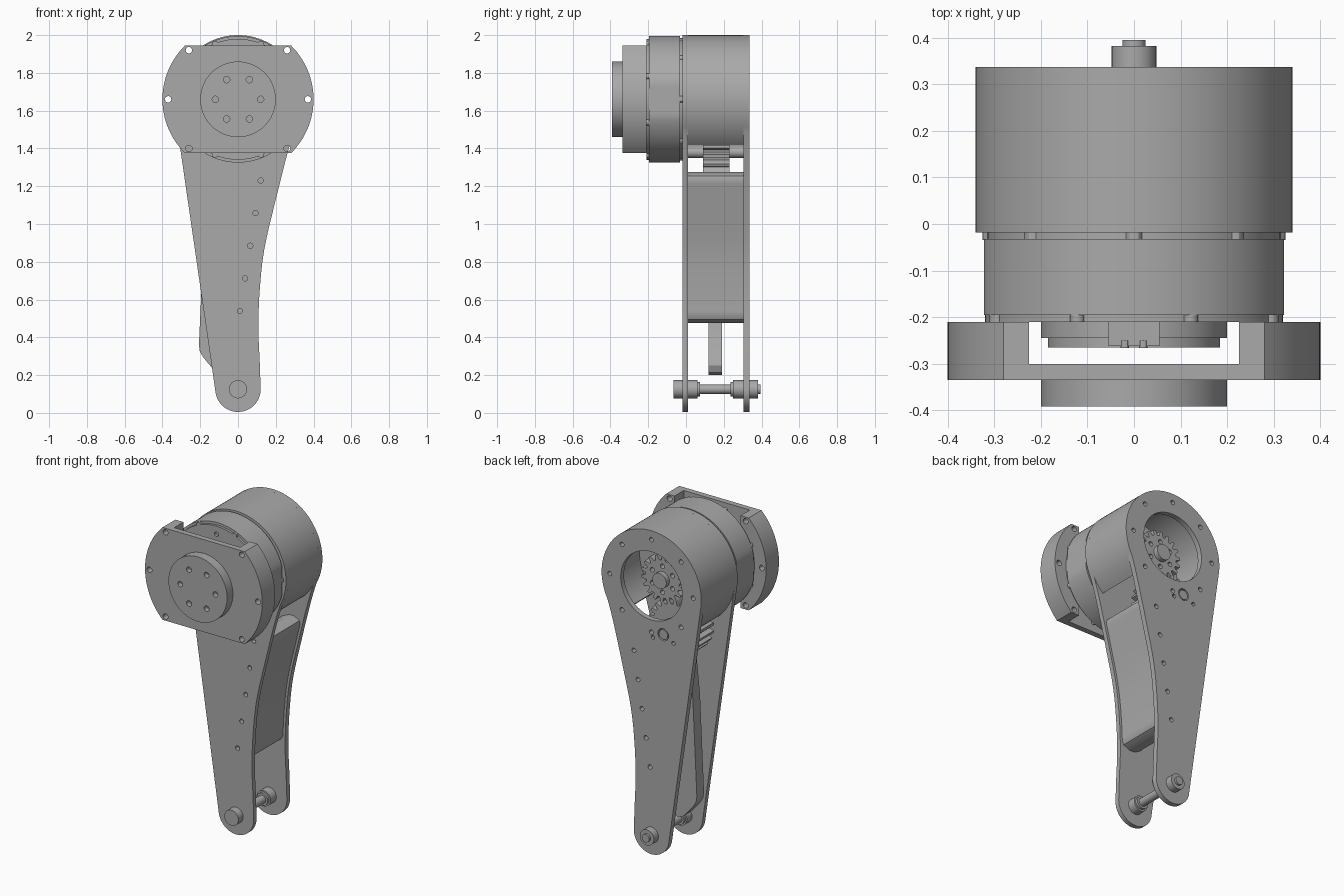
import bpy, bmesh, math
from mathutils import Vector

cube = bpy.data.objects.get("Cube")
if cube:
    bpy.data.objects.remove(cube, do_unlink=True)

grey = bpy.data.materials.new("machined_grey")
grey.use_nodes = True
tone = (0.4, 0.4, 0.4, 1)
grey.diffuse_color = tone
grey.node_tree.nodes["Principled BSDF"].inputs["Base Color"].default_value = tone

AXIS = 1.66          # height of the motor axis
PIN = 0.125          # height of the lower pin
IDLER = (-0.08, 1.38)
parts = []


def arc(cx, cz, r, a0=0, a1=360, n=64):
    closed = a1 - a0 == 360
    steps = n if closed else n + 1
    return [(cx + r * math.cos(math.radians(a0 + (a1 - a0) * i / n)),
             cz + r * math.sin(math.radians(a0 + (a1 - a0) * i / n))) for i in range(steps)]


def ring_of(r, count, start, hole, cx=0, cz=AXIS):
    return [arc(x, z, hole, n=14) for x, z in arc(cx, cz, r, start, start + 360, count)]


def prism(name, outline, y0, y1, holes=()):
    """Extrude an x-z outline, with holes, from y0 to y1."""
    bm = bmesh.new()
    for loop in [outline, *holes]:
        verts = [bm.verts.new((x, y0, z)) for x, z in loop]
        for a, b in zip(verts, verts[1:] + verts[:1]):
            bm.edges.new((a, b))
    if holes:
        bmesh.ops.triangle_fill(bm, use_beauty=True, edges=bm.edges[:])
    else:
        bm.faces.new(verts)
    extruded = bmesh.ops.extrude_face_region(bm, geom=bm.faces[:])["geom"]
    moved = [g for g in extruded if isinstance(g, bmesh.types.BMVert)]
    bmesh.ops.translate(bm, verts=moved, vec=Vector((0, y1 - y0, 0)))
    if not holes:
        bmesh.ops.recalc_face_normals(bm, faces=bm.faces[:])
    else:
        bmesh.ops.recalc_face_normals(bm, faces=bm.faces[:])
    mesh = bpy.data.meshes.new(name)
    bm.to_mesh(mesh)
    bm.free()
    mesh.materials.append(grey)
    obj = bpy.data.objects.new(name, mesh)
    bpy.context.collection.objects.link(obj)
    parts.append(obj)
    return obj


def disc(name, cx, cz, r, y0, y1, holes=(), n=64):
    return prism(name, arc(cx, cz, r, n=n), y0, y1, holes)


def box(name, x0, x1, z0, z1, y0, y1):
    return prism(name, [(x0, z0), (x1, z0), (x1, z1), (x0, z1)], y0, y1)


def gear(name, cx, cz, r, teeth, y0, y1, holes=()):
    pts = []
    for i in range(teeth):
        for part, depth in ((0, 0.03), (0.3, 0.03), (0.45, 0), (0.75, 0)):
            a = 2 * math.pi * (i + part) / teeth
            pts.append((cx + (r - depth) * math.cos(a), cz + (r - depth) * math.sin(a)))
    return prism(name, pts, y0, y1, holes)


# Concave edge shared by the leg plates and the spacer
EDGE = [Vector(p) for p in ((0.30, 1.5), (0.262, 1.375), (0.2, 1.13), (0.14, 0.87),
                            (0.115, 0.65), (0.108, 0.45), (0.115, 0.27), (0.12, 0.125))]


def smooth_edge(steps=6):
    out = []
    for i in range(len(EDGE) - 1):
        p0, p1, p2, p3 = (EDGE[max(0, min(len(EDGE) - 1, i + k))] for k in (-1, 0, 1, 2))
        for s in range(steps):
            t = s / steps
            p = 0.5 * (2 * p1 + (p2 - p0) * t + (2 * p0 - 5 * p1 + 4 * p2 - p3) * t * t
                       + (3 * p1 - p0 - 3 * p2 + p3) * t ** 3)
            out.append(tuple(p))
    return out


def edge_x(z):
    pts = smooth_edge()
    for (xa, za), (xb, zb) in zip(pts, pts[1:]):
        if zb <= z <= za:
            return xb + (xa - xb) * (z - zb) / (za - zb)
    return pts[-1][0]


# Leg plates, front and back
leg = arc(0, AXIS, 0.34, -28, 190, 64) + arc(0, PIN, 0.12, 190, 360, 28) + smooth_edge()[:0:-1]
screws = [arc(0.12 - 0.0275 * i, 1.23 - 0.1725 * i, 0.014, n=14) for i in range(5)]
axle_hole = arc(*IDLER, 0.037, n=24)
prism("front_leg_plate", leg, -0.018, 0.01, screws)
prism("back_leg_plate", leg, 0.305, 0.337,
      screws + ring_of(0.285, 8, 0, 0.014) + [axle_hole, arc(0, AXIS, 0.21, n=64)]
      + [arc(-0.08 + s * 0.07, 1.345, 0.012, n=12) for s in (-1, 1)])

# Open tube joining the plates around the gears
prism("housing_tube", arc(0, AXIS, 0.34, -46, 226, 72) + arc(0, AXIS, 0.31, 226, -46, 72), 0.01, 0.305)

# Curved spacer with rounded ends
low, high, rad = 0.475, 1.275, 0.05
right, left = [], []
for i in range(41):
    z = low + (high - low) * i / 40
    d = max(0, rad - min(z - low, high - z))
    inset = rad - math.sqrt(max(0, rad * rad - d * d))
    right.append((edge_x(z) - 0.015 - inset, z))
    left.append((edge_x(z) - 0.15 + inset, z))
prism("curved_spacer", right + left[::-1], 0.01, 0.305)

# Motor body with flattened sides, neck, clips and tabs
body = [(max(-0.3225, min(0.3225, x)), z) for x, z in arc(0, AXIS, 0.335, n=96)]
disc("motor_neck", 0, AXIS, 0.315, -0.032, -0.018)
prism("motor_body", body, -0.195, -0.032)
disc("motor_face", 0, AXIS, 0.32, -0.21, -0.195, ring_of(0.27, 8, 0, 0.014))
for i in range(8):
    a = math.radians(22.5 + 45 * i)
    x, z = 0.318 * math.cos(a), AXIS + 0.318 * math.sin(a)
    disc("motor_clip", x, z, 0.016, -0.21, -0.18, n=16)
    a += math.radians(22.5)
    x, z = 0.305 * math.cos(a), AXIS + 0.305 * math.sin(a)
    disc("motor_tab", x, z, 0.02, -0.034, -0.017, n=12)

# Gearbox cap and cable connector
disc("gearbox_cap", 0, AXIS, 0.2, -0.245, -0.21)
disc("gearbox_cap_step", 0, AXIS, 0.185, -0.265, -0.245)
box("connector", -0.055, 0.055, 1.82, 1.875, -0.262, -0.21)
for s in (-1, 1):
    disc("connector_pin", s * 0.02, 1.87, 0.009, -0.266, -0.25, n=12)

# Mounting flange: thin web with thick side ears
flat = 0.285
half = math.degrees(math.asin(flat / 0.4))
side = arc(0, AXIS, 0.4, -half, half, 32)
mounts = [(0.37, AXIS), (0.26, AXIS + 0.26), (0.26, AXIS - 0.26)]
flange = side + [(-x, z) for x, z in side[::-1]]
prism("flange_web", flange, -0.335, -0.3,
      [arc(s * x, z, 0.017, n=16) for s in (-1, 1) for x, z in mounts])
for s in (-1, 1):
    ear = [(s * x, z) for x, z in side + [(0.225, AXIS + flat), (0.225, AXIS - flat)]]
    prism("flange_ear", ear, -0.3, -0.21, [arc(s * x, z, 0.017, n=16) for x, z in mounts])

# Output disc with blind bolt holes
disc("output_disc_front", 0, AXIS, 0.2, -0.392, -0.36, ring_of(0.12, 6, 0, 0.017))
disc("output_disc_base", 0, AXIS, 0.2, -0.36, -0.335)

# Gears and shafts
gear("motor_gear", 0, AXIS, 0.145, 18, 0.09, 0.23, ring_of(0.08, 6, 30, 0.014))
disc("motor_shaft", 0, AXIS, 0.048, 0.01, 0.26, n=32)
gear("idler_gear", *IDLER, 0.175, 22, 0.09, 0.23)
disc("idler_axle", *IDLER, 0.03, 0.0, 0.335, n=32)

# Drive lever hanging from the idler gear
prism("drive_lever", [(-0.15, 1.25), (-0.18, 0.95), (-0.195, 0.62), (-0.207, 0.36), (-0.202, 0.325),
                      (-0.185, 0.295), (-0.135, 0.235), (-0.11, 0.21), (-0.075, 0.2), (-0.045, 0.215),
                      (-0.03, 0.25), (-0.04, 0.3), (-0.08, 0.4), (-0.09, 0.62), (-0.07, 0.95), (-0.03, 1.25)],
      0.12, 0.19)

# Lower pin: heads, collars and rod along y
for name, r, y0, y1 in (("pin_front_head", 0.048, -0.065, -0.018), ("pin_front_collar", 0.048, 0.01, 0.06),
                        ("pin_front_step", 0.038, 0.06, 0.075), ("pin_rod", 0.025, -0.02, 0.395),
                        ("pin_back_step", 0.038, 0.235, 0.25), ("pin_back_collar", 0.048, 0.25, 0.305),
                        ("pin_back_head", 0.048, 0.337, 0.382)):
    disc(name, 0, PIN, r, y0, y1, n=32)

# Smooth round walls, keep edges sharp
bpy.ops.object.select_all(action='DESELECT')
for obj in parts:
    obj.select_set(True)
bpy.context.view_layer.objects.active = parts[0]
bpy.ops.object.shade_smooth_by_angle(angle=math.radians(30))
